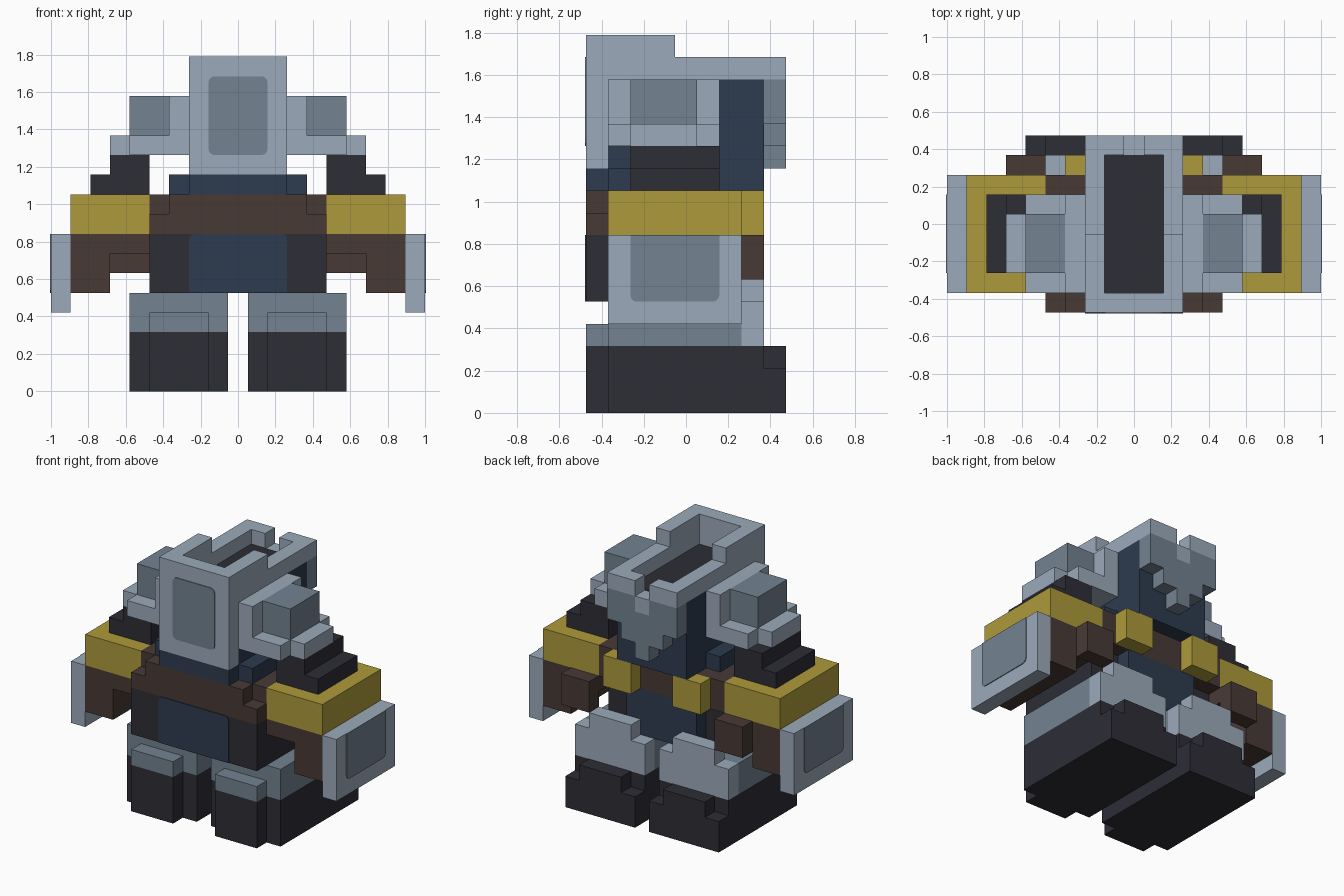
import bpy
import bmesh
from mathutils import Vector

cube = bpy.data.objects.get("Cube")
if cube:
    bpy.data.objects.remove(cube, do_unlink=True)

UNIT = 2 / 19          # size of one block
THIN = 0.05            # plate thickness in blocks


def material(name, hex_code):
    """Flat colour from an sRGB hex code."""
    srgb = [c / 255 for c in bytes.fromhex(hex_code)]
    lin = [((c + 0.055) / 1.055) ** 2.4 for c in srgb]
    mat = bpy.data.materials.new(name)
    mat.use_nodes = True
    mat.diffuse_color = (*lin, 1)
    bsdf = mat.node_tree.nodes["Principled BSDF"]
    bsdf.inputs["Base Color"].default_value = (*lin, 1)
    bsdf.inputs["Roughness"].default_value = 0.8
    return mat


light = material("light steel", "9caabb")
steel = material("mid steel", "738290")
dark = material("charcoal", "2d2d36")
brown = material("dark brown", "483a35")
yellow = material("mustard", "ae9a3b")
navy = material("navy", "2d3b4e")


def add_box(bm, x0, x1, y0, y1, z0, z1):
    """Box between block lines; x and y lines sit half a block off centre."""
    lo = Vector((x0 - 0.5, y0 - 0.5, z0)) * UNIT
    hi = Vector((x1 - 0.5, y1 - 0.5, z1)) * UNIT
    verts = bmesh.ops.create_cube(bm, size=1)["verts"]
    bmesh.ops.scale(bm, vec=hi - lo, verts=verts)
    bmesh.ops.translate(bm, vec=(lo + hi) / 2, verts=verts)
    return verts


def finish(bm, name, mat, mirror):
    mesh = bpy.data.meshes.new(name)
    bm.to_mesh(mesh)
    bm.free()
    mesh.materials.append(mat)
    obj = bpy.data.objects.new(name, mesh)
    bpy.context.collection.objects.link(obj)
    if mirror:
        mod = obj.modifiers.new("Mirror", "MIRROR")
        mod.use_mirror_merge = False
    return obj


def part(name, mat, *boxes, mirror=False):
    bm = bmesh.new()
    for box in boxes:
        add_box(bm, *box)
    return finish(bm, name, mat, mirror)


def plate(name, mat, box, axis, top=True, bottom=True, mirror=False):
    """Thin plate with rounded top and/or bottom corners."""
    bm = bmesh.new()
    add_box(bm, *box)
    middle = (box[4] + box[5]) / 2 * UNIT
    corners = []
    for e in bm.edges:
        a, b = e.verts
        along = abs((b.co - a.co).normalized()[axis]) > 0.9
        if along and (top if a.co.z > middle else bottom):
            corners.append(e)
    bmesh.ops.bevel(bm, geom=corners, offset=0.3 * UNIT, segments=3,
                    profile=0.5, affect="EDGES")
    return finish(bm, name, mat, mirror)


# Boots and legs
part("boots", dark,
     (1, 6, -3, 5, 0, 2), (1, 6, -3, 4, 2, 3),
     (2, 5, -4, -3, 0, 3), (2, 5, 4, 5, 2, 3), mirror=True)
part("legs", steel, (1, 6, -3, 3, 3, 5), (2, 5, -4, -3, 3, 4), mirror=True)
part("calf_guards", light, (1, 6, 3, 4, 3, 5), (2, 5, 3, 4, 5, 6), mirror=True)

# Torso
part("torso", dark, (-4, 5, -4, 2, 5, 8))
part("lower_back", navy, (-2, 3, 2, 3, 5, 8))
plate("belly_plate", navy, (-2, 3, -4 - THIN, -4, 5, 8), 1, bottom=False)
part("chest_band", brown,
     (-4, 5, -4, 3, 8, 9), (-3, 4, -4, -3, 9, 10), (-4, 5, -3, 3, 9, 10))
part("back_knobs", yellow, (2, 4, 3, 4, 8, 10), mirror=True)

# Neck and collar
part("neck", navy,
     (-2, 3, -4, -3, 10, 11), (-3, 4, -3, 2, 10, 11),
     (-2, 3, -3, 2, 11, 12), (-1, 2, -3, 2, 12, 15),
     (-2, 3, 2, 4, 10, 15))

# Helmet shell: front wall, stepped side walls, notched back rim
part("helmet_front", light, (-2, 3, -4, -3, 11, 17))
part("helmet_sides", light,
     (2, 3, -3, 0, 12, 17), (2, 3, 0, 2, 12, 16), (2, 3, 2, 5, 15, 16),
     (1, 2, 4, 5, 15, 16), mirror=True)
part("helmet_notch", light, (0, 1, 4, 5, 14, 15))
part("helmet_back", steel,
     (1, 3, 4, 5, 14, 15), (-2, 0, 4, 5, 14, 15), (-2, 3, 4, 5, 13, 14),
     (-1, 2, 4, 5, 12, 13), (0, 1, 4, 5, 11, 12))
part("helmet_floor", dark, (-1, 2, -3, 4, 15, 15 + THIN))
plate("visor", steel, (-1, 2, -4 - THIN, -4, 12, 16), 1)

# Ear guards
part("ear_guards", light,
     (3, 4, -3, 2, 13, 15), (3, 6, -3, 2, 12, 13), (6, 7, -2, 1, 12, 13),
     mirror=True)
part("ear_caps", steel, (4, 6, -2, 1, 13, 15), mirror=True)

# Shoulders and arms
part("shoulder_pads", dark,
     (5, 8, -2, 2, 10, 11), (5, 7, -2, 2, 11, 12), mirror=True)
part("shoulders", yellow, (5, 9, -3, 3, 8, 10), mirror=True)
part("arms", brown,
     (7, 9, -3, 3, 5, 8), (5, 7, -3, 3, 7, 8), (5, 7, 3, 4, 6, 8),
     mirror=True)
part("arm_shields", light, (9, 10, -3, 3, 4, 8), mirror=True)
plate("arm_shield_panels", steel, (10, 10 + THIN, -2, 2, 5, 8), 0,
      top=False, mirror=True)
